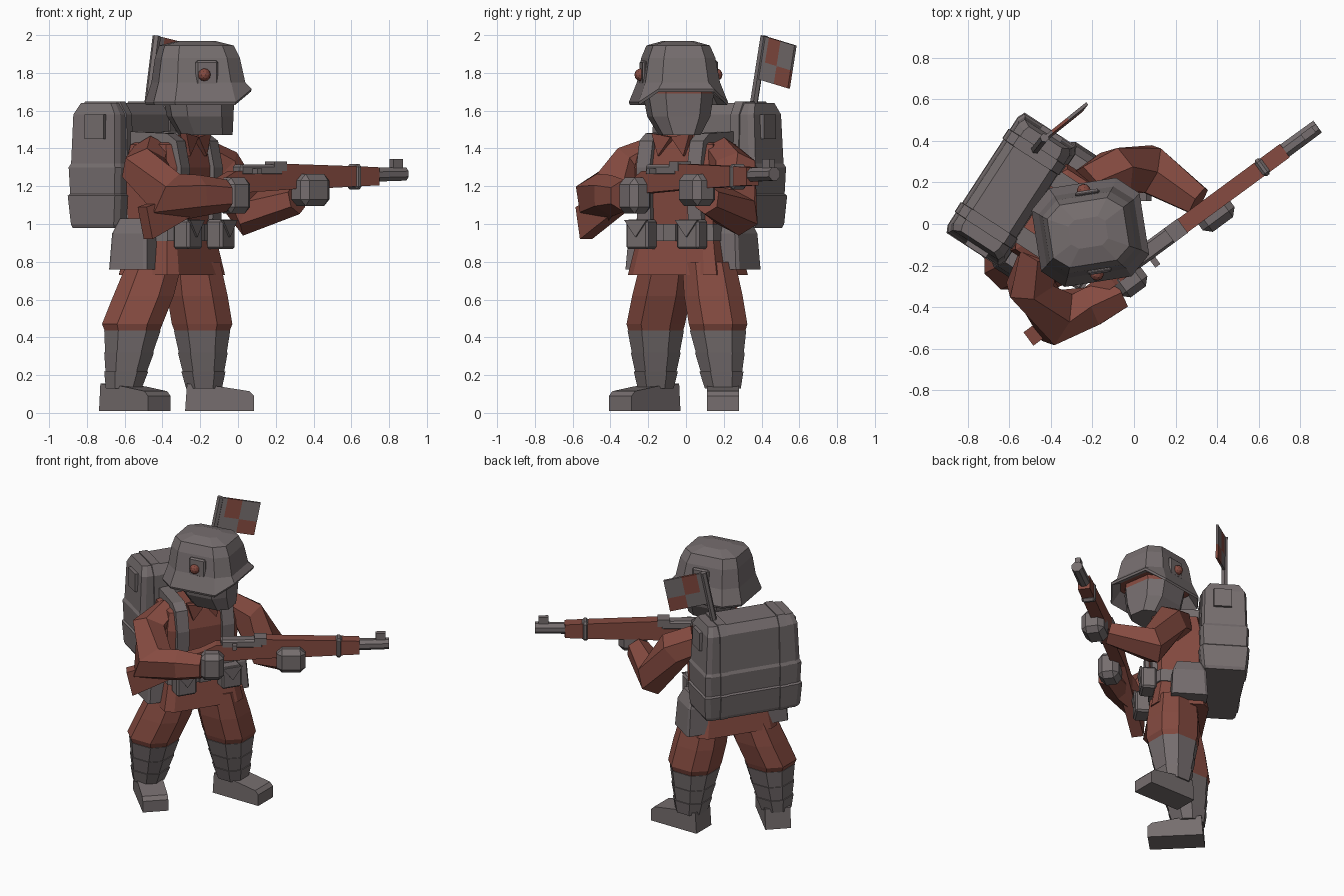
import bpy, bmesh, math
from mathutils import Matrix, Vector

old = bpy.data.objects.get("Cube")
if old:
    bpy.data.objects.remove(old, do_unlink=True)


def material(name, colour):
    mat = bpy.data.materials.new(name)
    mat.use_nodes = True
    mat.diffuse_color = colour
    mat.node_tree.nodes["Principled BSDF"].inputs["Base Color"].default_value = colour
    return mat


GREY = material("warm grey", (0.18, 0.155, 0.157, 1))
BROWN = material("red brown", (0.235, 0.07, 0.052, 1))


def place(x, y, z, angle):
    return Matrix.Translation((x, y, z)) @ Matrix.Rotation(math.radians(angle), 4, 'Z')


# Local frames: +x is forward, +y is the model's left
WORLD = Matrix.Identity(4)
TORSO = place(-0.35, 0.01, 0, -33)
HEAD = place(-0.21, -0.04, 0, 9)
GUN = place(0, -0.18, 1.25, 36.3)


def finish(bm, name, mats, frame=WORLD):
    bmesh.ops.recalc_face_normals(bm, faces=bm.faces)
    mesh = bpy.data.meshes.new(name)
    bm.to_mesh(mesh)
    bm.free()
    for mat in mats:
        mesh.materials.append(mat)
    obj = bpy.data.objects.new(name, mesh)
    bpy.context.collection.objects.link(obj)
    obj.matrix_world = frame
    return obj


def skin(name, mat, rings, frame=WORLD):
    """Join equal rings of points into a closed solid."""
    bm = bmesh.new()
    loops = [[bm.verts.new(p) for p in ring] for ring in rings]
    n = len(loops[0])
    for low, high in zip(loops, loops[1:]):
        for i in range(n):
            k = (i + 1) % n
            bm.faces.new((low[i], low[k], high[k], high[i]))
    bm.faces.new(loops[0])
    bm.faces.new(loops[-1])
    return finish(bm, name, [mat, BROWN], frame)


def chamfered(c):
    return [(1, c), (c, 1), (-c, 1), (-1, c), (-1, -c), (-c, -1), (c, -1), (1, -c)]


def loft(name, mat, rings, corner, frame=WORLD):
    """Rings are (centre x, centre y, z, half depth, half width)."""
    return skin(name, mat, [[(cx + a * hx, cy + b * hy, z) for a, b in chamfered(corner)]
                            for cx, cy, z, hx, hy in rings], frame)


def tube(name, mat, points, radii, sides=6, frame=WORLD):
    pts = [Vector(p) for p in points]
    rings = []
    for i, p in enumerate(pts):
        tangent = pts[min(i + 1, len(pts) - 1)] - pts[max(i - 1, 0)]
        side = tangent.cross(Vector((0, 0, 1))).normalized()
        up = side.cross(tangent).normalized()
        turns = [math.tau * (k + 0.5) / sides for k in range(sides)]
        rings.append([p + radii[i] * (side * math.cos(t) + up * math.sin(t)) for t in turns])
    return skin(name, mat, rings, frame)


def prism(name, mat, profile, width, frame=WORLD, y=0):
    """Side profile in x and z, given a width along y."""
    return skin(name, mat, [[(px, y + s * width / 2, pz) for px, pz in profile]
                            for s in (-1, 1)], frame)


def box(name, mat, centre, size, frame=WORLD, bevel=0):
    bm = bmesh.new()
    bmesh.ops.create_cube(bm, size=1)
    bmesh.ops.scale(bm, vec=size, verts=bm.verts)
    if bevel:
        bmesh.ops.bevel(bm, geom=bm.edges[:], offset=bevel, segments=1, affect='EDGES')
    bmesh.ops.translate(bm, vec=centre, verts=bm.verts)
    return finish(bm, name, [mat], frame)


# Legs and boots
def leg(side, ankle, knee, hip, boot_angle):
    (ax, ay), (kx, ky), (hx, hy) = ankle, knee, hip
    sole = [(-0.1, 0.01), (0.265, 0.01), (0.265, 0.09), (0.24, 0.115), (0.08, 0.14), (-0.09, 0.155)]
    prism(side + "_boot", GREY, sole, 0.17, place(ax, ay, 0, boot_angle))
    wraps = []
    for low, high, r in ((0.13, 0.22, 0.11), (0.22, 0.32, 0.125), (0.32, 0.435, 0.142)):
        for z, radius in ((low, r - 0.015), (high, r + 0.007)):
            t = (z - 0.13) / 0.3
            wraps.append((ax + (kx - ax) * t, ay + (ky - ay) * t, z, radius, radius))
    loft(side + "_leg_wrap", GREY, wraps, 0.5)
    loft(side + "_trouser", BROWN, [(kx, ky, 0.42, 0.14, 0.14), (kx, ky, 0.47, 0.16, 0.155),
                                    ((kx + hx) / 2, (ky + hy) / 2, 0.62, 0.16, 0.155),
                                    (hx, hy, 0.8, 0.145, 0.14)], 0.5)


leg("right", (-0.605, -0.16), (-0.56, -0.16), (-0.44, -0.1), -45)
leg("left", (-0.18, 0.195), (-0.19, 0.17), (-0.24, 0.12), 0)

# Coat, belt and collar
loft("coat", BROWN, [(0, 0, 0.73, 0.19, 0.28), (0, 0, 0.95, 0.15, 0.235), (0, 0, 1.3, 0.165, 0.25),
                     (0, 0, 1.42, 0.14, 0.23), (0.02, 0, 1.47, 0.09, 0.12)], 0.8, TORSO)
loft("belt", GREY, [(0, 0, 0.91, 0.167, 0.25), (0, 0, 1.0, 0.165, 0.245)], 0.8, TORSO)
box("belt_buckle", GREY, (0.17, 0, 0.955), (0.02, 0.08, 0.09), TORSO)
quarter = Matrix.Rotation(math.radians(90), 4, 'Z')
for side, s in (("right", -1), ("left", 1)):
    # Lapel, shoulder strap, pouch and hip bag on each side
    prism(side + "_lapel", BROWN, [(0, 1.46), (s * 0.12, 1.48), (s * 0.08, 1.36)], 0.04,
          TORSO @ quarter, -0.15)
    strap = [(0.18, 0.98), (0.19, 1.3), (0.16, 1.44), (0.1, 1.48), (-0.14, 1.49), (-0.18, 1.3),
             (-0.14, 1.3), (-0.1, 1.4), (0.1, 1.4), (0.14, 0.98)]
    prism(side + "_strap", GREY, strap, 0.085, TORSO, s * 0.16)
    box(side + "_pouch", GREY, (0.205, s * 0.16, 0.945), (0.1, 0.14, 0.155), TORSO, 0.012)
    prism(side + "_pouch_flap", GREY, [(s * 0.09, 1.02), (s * 0.23, 1.02), (s * 0.16, 0.93)],
          0.015, TORSO @ quarter, -0.258)
    loft(side + "_hip_bag", GREY, [(-0.05, s * 0.28, 0.76, 0.12, 0.08),
                                   (-0.05, s * 0.275, 0.95, 0.11, 0.07),
                                   (-0.05, s * 0.26, 1.03, 0.08, 0.05)], 0.85, TORSO)
    # Pocket on each end of the pack
    box(side + "_pack_pocket", GREY, (-0.27, s * 0.33, 1.515), (0.12, 0.025, 0.13), TORSO)

# Backpack in three tiers with two bands
tiers = [(0.98, 0.145, 0.325), (1.0, 0.15, 0.335), (1.15, 0.165, 0.345), (1.16, 0.155, 0.335),
         (1.3, 0.162, 0.34), (1.32, 0.152, 0.33), (1.58, 0.145, 0.318), (1.64, 0.105, 0.3)]
loft("backpack", GREY, [(-0.285, 0, z, d, w) for z, d, w in tiers], 0.9, TORSO)
for s in (-1, 1):
    loft("backpack_band", GREY, [(-0.285, s * 0.21, z, d + 0.007, 0.03) for z, d, w in tiers[:7]]
         + [(-0.285, s * 0.21, 1.648, 0.11, 0.03)], 0.9, TORSO)

# Arms and gloves
tube("right_sleeve", BROWN, [(-0.45, -0.14, 1.365), (-0.5, -0.29, 1.3), (-0.37, -0.45, 1.13),
                             (-0.2, -0.395, 1.15), (-0.06, -0.33, 1.15)],
     (0.11, 0.125, 0.15, 0.11, 0.085))
tube("left_sleeve", BROWN, [(-0.22, 0.18, 1.36), (-0.09, 0.25, 1.29), (0.07, 0.265, 1.06),
                            (0.31, 0.11, 1.13)], (0.11, 0.125, 0.13, 0.08))
box("right_glove", GREY, (-0.07, -0.06, -0.1), (0.16, 0.14, 0.19), GUN, 0.035)
box("left_glove", GREY, (0.45, -0.035, -0.07), (0.19, 0.15, 0.17), GUN, 0.035)

# Head and open helmet
face = loft("face", GREY, [(0.04, 0, 1.47, 0.135, 0.1), (0.01, 0, 1.57, 0.165, 0.155),
                           (0, 0, 1.69, 0.178, 0.175), (0, 0, 1.76, 0.18, 0.17)], 0.55, HEAD)
helmet = loft("helmet", GREY, [(0, 0, 1.72, 0.21, 0.185), (0, 0, 1.63, 0.258, 0.235),
                               (0, 0, 1.645, 0.263, 0.24), (0, 0, 1.75, 0.232, 0.2),
                               (-0.005, 0, 1.88, 0.21, 0.178), (-0.01, 0, 1.945, 0.185, 0.152),
                               (-0.01, 0, 1.97, 0.09, 0.07)], 0.62, HEAD)
for v in helmet.data.vertices:
    if v.co.z < 1.7 and v.co.x > 0.2:
        v.co.z += 0.07
# Brown forehead and helmet lining
for poly in face.data.polygons:
    poly.material_index = int(poly.center.z > 1.7)
for poly in helmet.data.polygons:
    if len(poly.vertices) > 4 and poly.center.z < 1.8:
        poly.material_index = 1
for s in (-1, 1):
    box("badge_plate", GREY, (0.015, s * 0.19, 1.8), (0.12, 0.025, 0.13), HEAD, 0.01)
    bm = bmesh.new()
    bmesh.ops.create_icosphere(bm, subdivisions=2, radius=0.034)
    bmesh.ops.translate(bm, vec=(0, s * 0.202, 1.79), verts=bm.verts)
    finish(bm, "badge_knob", [BROWN], HEAD)

# Rifle
prism("rifle_stock", BROWN, [(0.35, -0.065), (0.35, 0.03), (-0.04, 0.03), (-0.14, -0.02),
                             (-0.63, -0.16), (-0.59, -0.33), (-0.08, -0.09)], 0.08, GUN)
prism("rifle_handguard", BROWN, [(0.24, -0.065), (0.55, -0.06), (0.9, -0.045), (0.9, 0.05),
                                 (0.78, 0.055), (0.24, 0.07)], 0.08, GUN)
tube("rifle_barrel", GREY, [(0.85, 0, 0.01), (1.095, 0, 0.015)], (0.04, 0.038), 8, GUN)
box("rifle_receiver", GREY, (0.13, 0, 0.035), (0.28, 0.085, 0.06), GUN, 0.012)
box("rear_sight", GREY, (0.25, 0, 0.055), (0.08, 0.085, 0.05), GUN)
box("barrel_band", GREY, (0.765, 0, 0), (0.045, 0.095, 0.135), GUN, 0.015)
box("front_sight", GREY, (1.04, 0, 0.06), (0.065, 0.035, 0.07), GUN)
box("bolt_handle", GREY, (0.08, -0.05, 0.03), (0.03, 0.07, 0.03), GUN)

# Signal flag with two coloured panels
foot, tip = Vector((-0.485, 0.345, 1.55)), Vector((-0.43, 0.415, 1.995))
tube("flag_pole", GREY, [foot, tip], (0.022, 0.022), 6)
base = foot.lerp(tip, 0.49)
fly = Vector((0.205, 0.165, -0.05))
bm = bmesh.new()
grid = [[bm.verts.new(base.lerp(tip, j) + fly * i) for j in (0, 0.42, 1)]
        for i in (0, 0.18, 0.55, 1)]
for i in range(3):
    for j in range(2):
        panel = bm.faces.new((grid[i][j], grid[i + 1][j], grid[i + 1][j + 1], grid[i][j + 1]))
        panel.material_index = int(i + j == 2)
flag = finish(bm, "flag", [GREY, BROWN])
thick = flag.modifiers.new("thickness", 'SOLIDIFY')
thick.thickness = 0.015
thick.offset = 0
